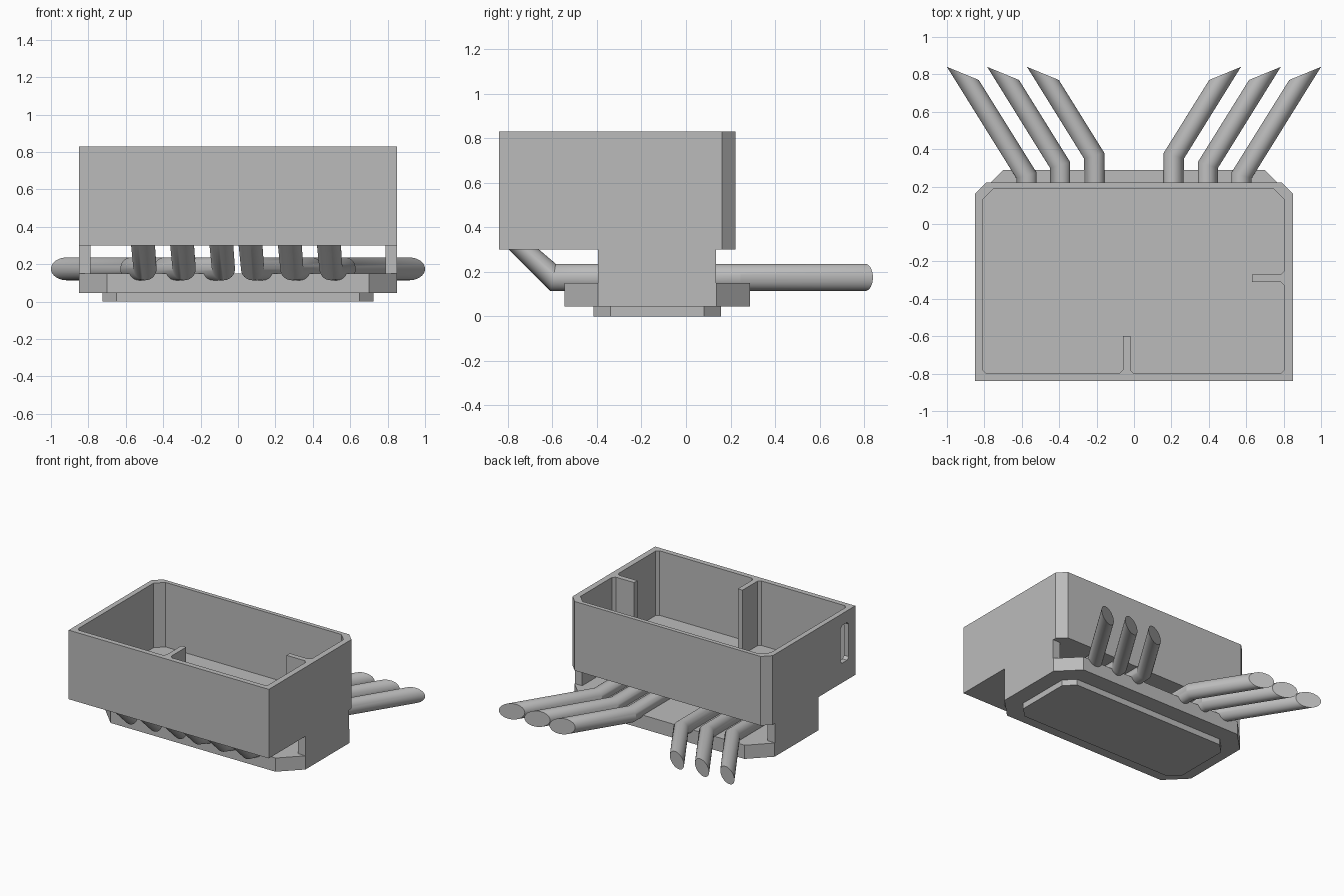
import bpy, bmesh, math
from mathutils import Vector

cube = bpy.data.objects.get("Cube")
if cube:
    bpy.data.objects.remove(cube, do_unlink=True)

grey = bpy.data.materials.new("plain grey")
grey.use_nodes = True
COLOR = (0.5, 0.5, 0.5, 1)
grey.diffuse_color = COLOR
grey.node_tree.nodes["Principled BSDF"].inputs["Base Color"].default_value = COLOR


def finish(name, bm):
    bmesh.ops.recalc_face_normals(bm, faces=bm.faces)
    mesh = bpy.data.meshes.new(name)
    bm.to_mesh(mesh)
    bm.free()
    mesh.materials.append(grey)
    obj = bpy.data.objects.new(name, mesh)
    bpy.context.collection.objects.link(obj)
    return obj


def prism(name, outline, low, high, along_x=False):
    """Extrude a flat outline along z, or along x with the outline in y and z."""
    bm = bmesh.new()
    place = (lambda a, b: (low, a, b)) if along_x else (lambda a, b: (a, b, low))
    face = bm.faces.new([bm.verts.new(place(a, b)) for a, b in outline])
    new = bmesh.ops.extrude_face_region(bm, geom=[face])["geom"]
    step = Vector((high - low, 0, 0)) if along_x else Vector((0, 0, high - low))
    bmesh.ops.translate(bm, vec=step,
                        verts=[v for v in new if isinstance(v, bmesh.types.BMVert)])
    return finish(name, bm)


def chamfered(x0, x1, y0, y1, front, back):
    """Rectangle outline with cut front and back corners."""
    points = []
    for x, d in ((x0, 1), (x1, -1)):
        side = [(x, y0 + front), (x + d * front, y0)] if front else [(x, y0)]
        points += side if d > 0 else side[::-1]
    for x, d in ((x1, -1), (x0, 1)):
        side = [(x, y1 - back), (x + d * back, y1)]
        points += side if d < 0 else side[::-1]
    return points


def cut(obj, cutter):
    mod = obj.modifiers.new("cut", "BOOLEAN")
    mod.operation = "DIFFERENCE"
    mod.solver = "EXACT"
    mod.object = cutter
    bpy.context.view_layer.objects.active = obj
    bpy.ops.object.modifier_apply(modifier=mod.name)
    bpy.data.objects.remove(cutter, do_unlink=True)


# Open tray, whose cavity outline leaves a front rib and a side rib
tray = prism("tray", chamfered(-0.85, 0.85, -0.84, 0.222, 0, 0.06), 0.30, 0.83)
f = 0.02
cavity = [(-0.81, -0.80 + f), (-0.81 + f, -0.80),
          (-0.06 - f, -0.80), (-0.06, -0.80 + f), (-0.06, -0.60),
          (-0.02, -0.60), (-0.02, -0.80 + f), (-0.02 + f, -0.80),
          (0.805 - f, -0.80), (0.805, -0.80 + f),
          (0.805, -0.31 - f), (0.805 - f, -0.31), (0.63, -0.31),
          (0.63, -0.27), (0.805 - f, -0.27), (0.805, -0.27 + f),
          (0.805, 0.13), (0.745, 0.19), (-0.75, 0.19), (-0.81, 0.13)]
cut(tray, prism("cavity_cutter", cavity, 0.335, 0.95))

# Upright slot through one side wall
slot = chamfered(-0.76, -0.66, 0.45, 0.74, 0.02, 0.02)
cut(tray, prism("slot_cutter", slot, -0.95, -0.78, along_x=True))

# Base, foot and the posts that carry the tray
prism("base", chamfered(-0.85, 0.85, -0.545, 0.288, 0.15, 0.15), 0.045, 0.15)
prism("foot", chamfered(-0.725, 0.725, -0.415, 0.157, 0.075, 0.075), 0, 0.045)
for side, name in ((-1, "right_post"), (1, "left_post")):
    a, b = side * 0.788, side * 0.85
    prism(name, [(a, -0.395), (b, -0.395), (b, 0.135), (a, 0.135)], 0.15, 0.30)


def wire(name, side, x_front, x_back, y_bend, x_end):
    """Oval tube through rings of centre, width vector and height vector."""
    z, up = 0.175, (0, 0, 0.061)
    rings = [((side * x_front - 0.012, -0.745, 0.315), (0.064, 0, 0), (0, 0.067, 0)),
             ((side * x_front, -0.597, z), (0.062, 0, 0), (0, 0.012, 0.061)),
             ((side * x_back, -0.45, z), (0.054, 0, 0), up),
             ((side * x_back, y_bend, z), (0.054, -0.0155 * side, 0), up),
             ((side * x_end, 0.805, z), (0.085, 0.035 * side, 0), up)]
    n = 32
    bm = bmesh.new()
    loops = []
    for centre, wide, tall in rings:
        c, w, t = Vector(centre), Vector(wide), Vector(tall)
        angles = [math.tau * i / n for i in range(n)]
        loops.append([bm.verts.new(c + w * math.cos(a) + t * math.sin(a)) for a in angles])
    for p, q in zip(loops, loops[1:]):
        for i in range(n):
            j = (i + 1) % n
            bm.faces.new((p[i], p[j], q[j], q[i]))
    bm.faces.new(loops[0])
    bm.faces.new(loops[-1])
    obj = finish(name, bm)
    bpy.ops.object.select_all(action="DESELECT")
    obj.select_set(True)
    bpy.context.view_layer.objects.active = obj
    bpy.ops.object.shade_smooth_by_angle(angle=math.radians(30))


# Three wires on each side, splayed outward at the back
for side, word in ((-1, "right"), (1, "left")):
    wire(word + "_outer_wire", side, 0.497, 0.575, 0.26, 0.915)
    wire(word + "_middle_wire", side, 0.288, 0.395, 0.315, 0.70)
    wire(word + "_inner_wire", side, 0.078, 0.213, 0.365, 0.487)
